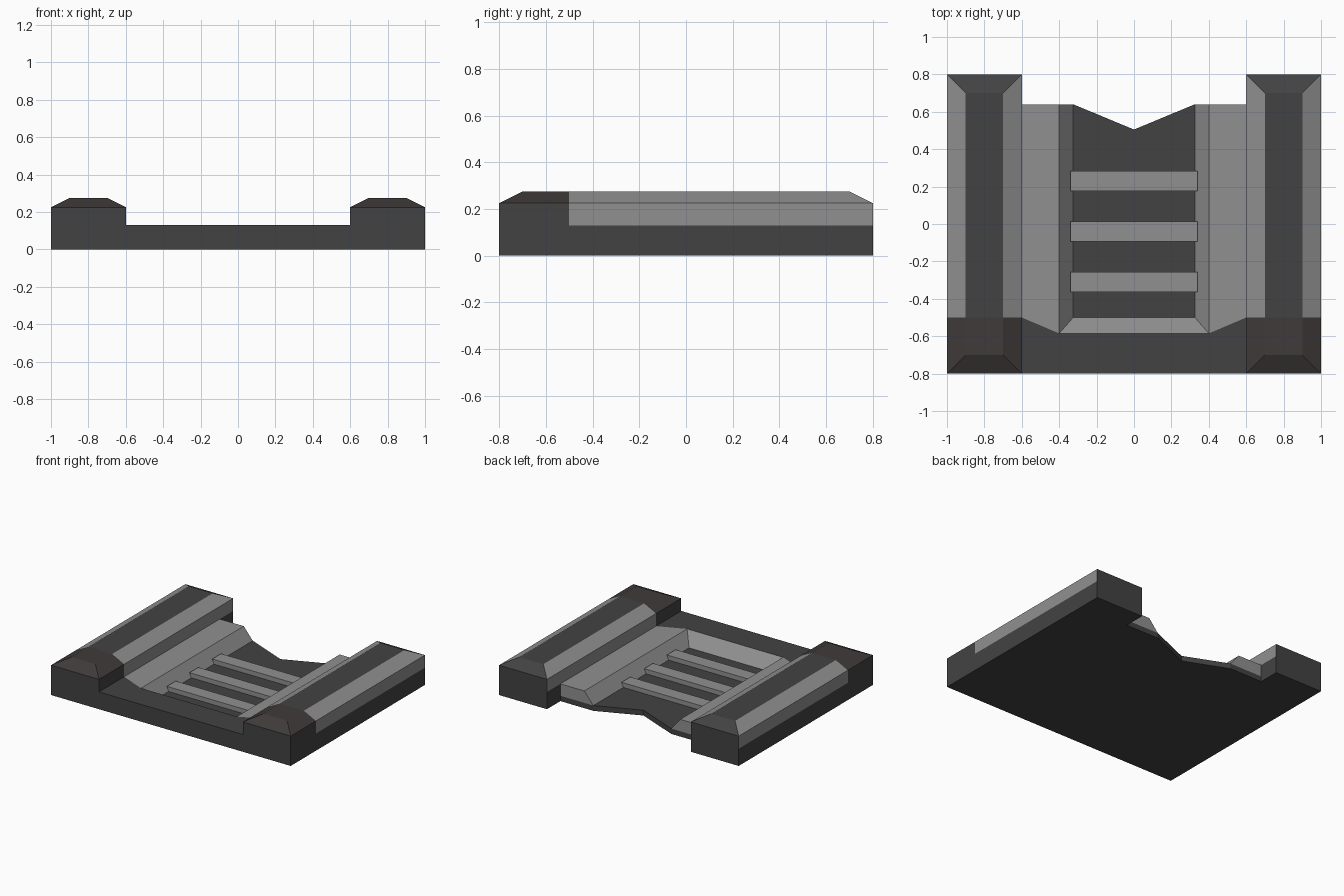
import bpy, bmesh

if "Cube" in bpy.data.objects:
    bpy.data.objects.remove(bpy.data.objects["Cube"])


def material(name, rgb):
    m = bpy.data.materials.new(name)
    m.diffuse_color = (*rgb, 1)
    m.use_nodes = True
    m.node_tree.nodes["Principled BSDF"].inputs["Base Color"].default_value = m.diffuse_color
    return m


MATS = [material("charcoal", (0.055, 0.055, 0.055)),
        material("mid_grey", (0.28, 0.28, 0.28)),
        material("warm_charcoal", (0.052, 0.043, 0.043))]
DARK, LIGHT, WARM = range(3)


def finish(name, bm, mirror=False):
    bmesh.ops.recalc_face_normals(bm, faces=bm.faces)
    me = bpy.data.meshes.new(name)
    bm.to_mesh(me)
    bm.free()
    for m in MATS:
        me.materials.append(m)
    ob = bpy.data.objects.new(name, me)
    bpy.context.collection.objects.link(ob)
    if mirror:
        ob.modifiers.new("Mirror", 'MIRROR')
    return ob


def box(x0, x1, y0, y1, z0, z1):
    bm = bmesh.new()
    bmesh.ops.create_cube(bm, size=1)
    for v in bm.verts:
        v.co = (x1 if v.co.x > 0 else x0, y1 if v.co.y > 0 else y0,
                z1 if v.co.z > 0 else z0)
    return bm


# Side rails with a bevelled top; split so the side panels can be lighter
bm = box(0.6, 1.0, -0.8, 0.8, 0, 0.225)
top = max(bm.faces, key=lambda f: f.calc_center_median().z)
new = bmesh.ops.extrude_discrete_faces(bm, faces=[top])["faces"][0]
for v in new.verts:
    v.co = (0.9 if v.co.x > 0.8 else 0.7, 0.7 if v.co.y > 0 else -0.7, 0.275)
for point, axis in (((0, -0.5, 0), (0, 1, 0)), ((0, 0, 0.13), (0, 0, 1))):
    bmesh.ops.bisect_plane(bm, geom=bm.verts[:] + bm.edges[:] + bm.faces[:],
                           plane_co=point, plane_no=axis)
bmesh.ops.recalc_face_normals(bm, faces=bm.faces)
bm.normal_update()
for f in bm.faces:
    c = f.calc_center_median()
    if c.y > -0.5 and c.z > 0.13 and abs(f.normal.x) > 0.3:
        f.material_index = LIGHT
    elif c.y < -0.5 and f.normal.z > 0.3:
        f.material_index = WARM
finish("side_rails", bm, mirror=True)

# Recessed deck: front lip, notched floor, sloped side ledges (right half)
H, F = 0.13, 0.04
points = [(0, -.8, H), (.6, -.8, H), (.6, -.5, H), (.4, -.585, H), (0, -.585, H),
          (.6, .64, H), (.4, .64, H), (.325, .64, F), (.325, -.5, F), (0, -.5, F),
          (.6, .64, F), (0, -.8, 0), (.6, -.8, 0), (.6, .64, 0), (.325, .64, 0),
          (0, .505, 0), (0, .505, F)]
dark = [(0, 1, 2, 3, 4), (9, 8, 7, 16), (11, 12, 1, 0),
        (11, 15, 14, 13, 12), (13, 14, 7, 10), (14, 15, 16, 7)]
light = [(2, 5, 6, 3), (3, 6, 7, 8), (4, 3, 8, 9), (5, 10, 7, 6)]
bm = bmesh.new()
vs = [bm.verts.new(p) for p in points]
for faces, index in ((dark, DARK), (light, LIGHT)):
    for ids in faces:
        bm.faces.new([vs[i] for i in ids]).material_index = index
finish("deck", bm, mirror=True)

# Three cross bars on the recessed floor
for i in range(3):
    y = -0.31 + 0.27 * i
    bm = box(-0.34, 0.34, y - 0.0525, y + 0.0525, F, 0.075)
    for f in bm.faces:
        f.material_index = LIGHT
    for v in bm.verts:      # ends follow the ledge slope
        if v.co.z < 0.05:
            v.co.x *= 0.325 / 0.34
    finish(f"cross_bar_{i + 1}", bm)
